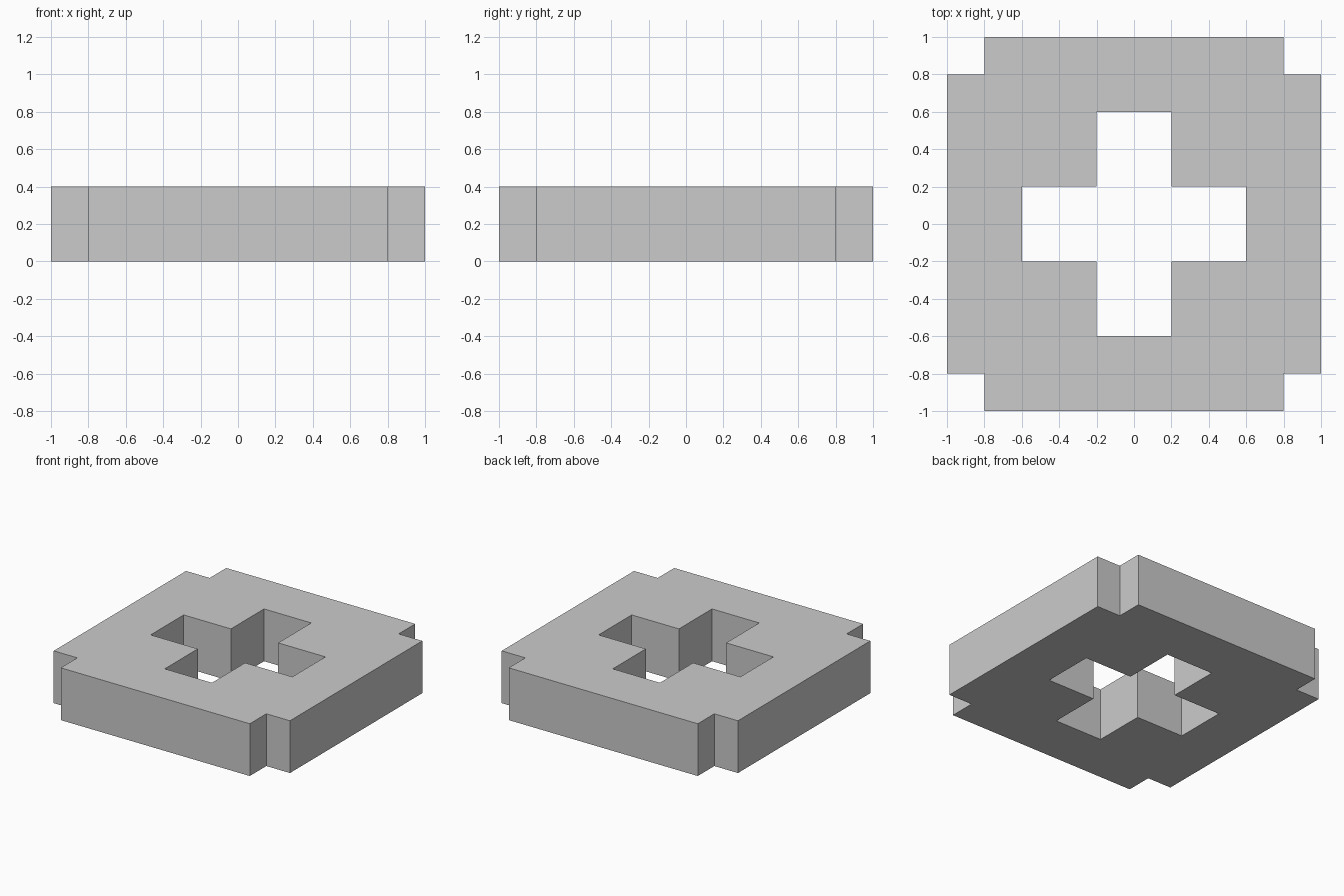
import bpy, bmesh

if "Cube" in bpy.data.objects:
    bpy.data.objects.remove(bpy.data.objects["Cube"])

# Plain light grey
grey = bpy.data.materials.new("light grey")
grey.diffuse_color = (0.6, 0.6, 0.6, 1)
grey.use_nodes = True
grey.node_tree.nodes["Principled BSDF"].inputs["Base Color"].default_value = grey.diffuse_color

HEIGHT = 0.4
CUTS = [-1, -0.8, -0.6, -0.2, 0.2, 0.6, 0.8, 1]


def is_solid(x, y):
    """True where the plate has material: no notched corners, no cross hole."""
    big, small = max(abs(x), abs(y)), min(abs(x), abs(y))
    notch = small > 0.8
    cross = big < 0.6 and small < 0.2
    return not (notch or cross)


# Flat outline of the plate, built from the cells between the cut lines
bm = bmesh.new()
grid = [[bm.verts.new((x, y, 0)) for y in CUTS] for x in CUTS]
for i in range(len(CUTS) - 1):
    for j in range(len(CUTS) - 1):
        if is_solid((CUTS[i] + CUTS[i + 1]) / 2, (CUTS[j] + CUTS[j + 1]) / 2):
            bm.faces.new((grid[i][j], grid[i + 1][j], grid[i + 1][j + 1], grid[i][j + 1]))
bmesh.ops.delete(bm, geom=[v for v in bm.verts if not v.link_faces], context='VERTS')

# Raise the outline into a solid plate
raised = bmesh.ops.extrude_face_region(bm, geom=bm.faces[:], use_keep_orig=True)
top = [g for g in raised["geom"] if isinstance(g, bmesh.types.BMVert)]
bmesh.ops.translate(bm, verts=top, vec=(0, 0, HEIGHT))
bmesh.ops.recalc_face_normals(bm, faces=bm.faces[:])

mesh = bpy.data.meshes.new("cross_hole_plate")
bm.to_mesh(mesh)
bm.free()
mesh.materials.append(grey)
plate = bpy.data.objects.new("cross_hole_plate", mesh)
bpy.context.collection.objects.link(plate)
